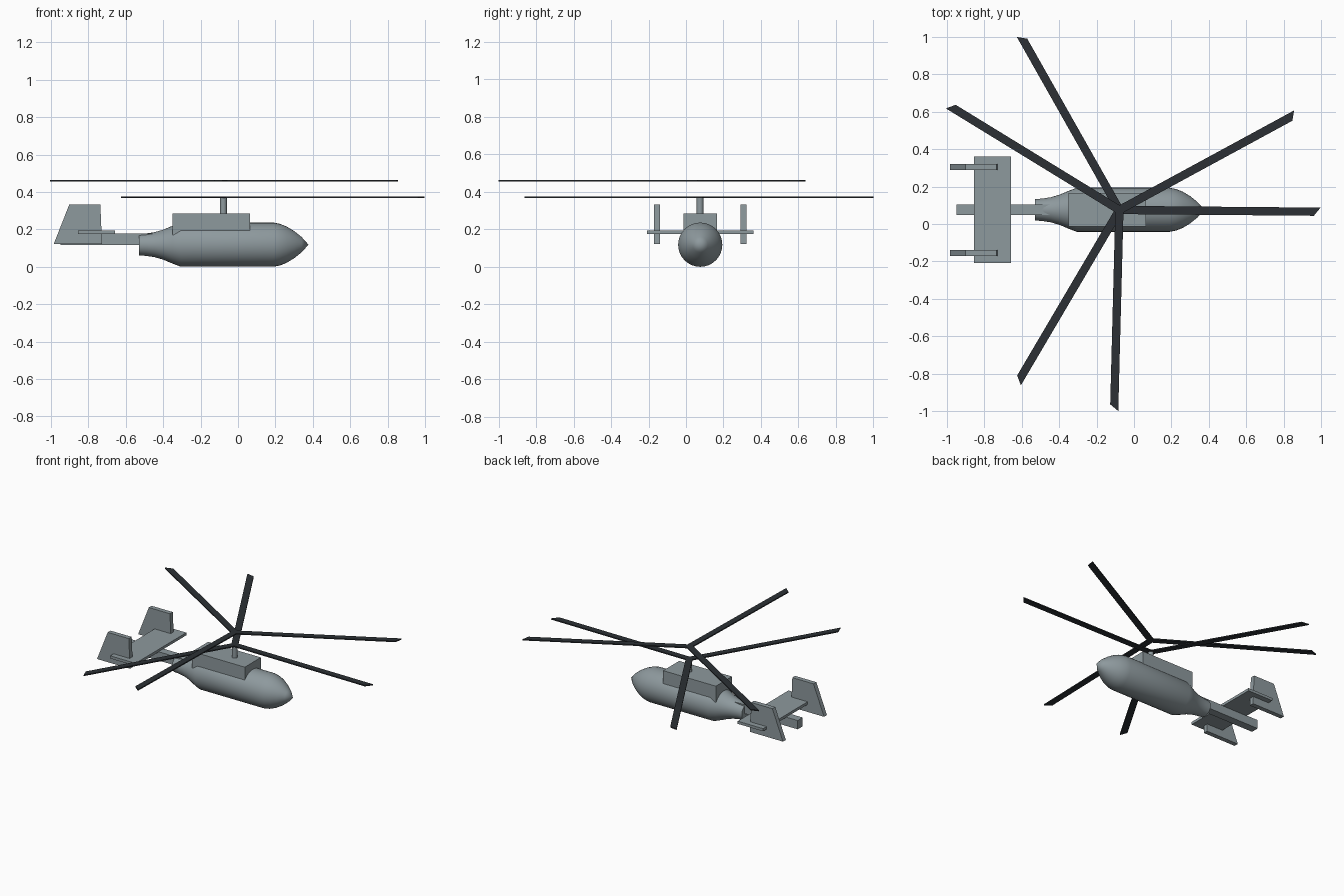
import bpy, bmesh, math
from mathutils import Matrix, Vector

if "Cube" in bpy.data.objects:
    bpy.data.objects.remove(bpy.data.objects["Cube"])

CY = 0.076             # model centreline
HUB = (-0.078, 0.075)  # rotor axis


def material(name, color):
    m = bpy.data.materials.new(name)
    m.diffuse_color = (*color, 1)
    m.use_nodes = True
    m.node_tree.nodes["Principled BSDF"].inputs["Base Color"].default_value = m.diffuse_color
    return m


GREY = material("hull_grey", (0.27, 0.32, 0.34))
DARK = material("blade_dark", (0.025, 0.03, 0.035))


def finish(name, bm, mat):
    bmesh.ops.recalc_face_normals(bm, faces=bm.faces)
    me = bpy.data.meshes.new(name)
    bm.to_mesh(me)
    bm.free()
    me.materials.append(mat)
    ob = bpy.data.objects.new(name, me)
    bpy.context.collection.objects.link(ob)
    return ob


def smooth(ob, angle):
    bpy.ops.object.select_all(action='DESELECT')
    ob.select_set(True)
    bpy.context.view_layer.objects.active = ob
    bpy.ops.object.shade_smooth_by_angle(angle=math.radians(angle))


def box(name, lo, hi):
    bm = bmesh.new()
    bmesh.ops.create_cube(bm, size=1)
    for v in bm.verts:
        v.co = Vector([a + (b - a) * (c + 0.5) for a, b, c in zip(lo, hi, v.co)])
    return finish(name, bm, GREY)


def extrude(name, points, offset, mat, matrix=Matrix()):
    bm = bmesh.new()
    face = bm.faces.new([bm.verts.new(p) for p in points])
    ext = bmesh.ops.extrude_face_region(bm, geom=[face], use_keep_orig=True)
    for v in [g for g in ext["geom"] if isinstance(g, bmesh.types.BMVert)]:
        v.co += Vector(offset)
    bm.transform(matrix)
    return finish(name, bm, mat)


# Fuselage: profile turned about the x axis
profile = [(-0.53, 0), (-0.53, 0.057), (-0.49, 0.06), (-0.445, 0.067), (-0.40, 0.08),
           (-0.35, 0.101), (-0.305, 0.118), (0.19, 0.118), (0.225, 0.111),
           (0.26, 0.097), (0.30, 0.073), (0.34, 0.041), (0.377, 0)]
bm = bmesh.new()
verts = [bm.verts.new((x, 0, r)) for x, r in profile]
edges = [bm.edges.new(pair) for pair in zip(verts, verts[1:])]
bmesh.ops.spin(bm, geom=verts + edges, cent=(0, 0, 0), axis=(1, 0, 0),
               angle=2 * math.pi, steps=32, use_merge=True)
bmesh.ops.remove_doubles(bm, verts=bm.verts, dist=1e-5)
bm.transform(Matrix.Translation((0, CY, 0.118)))
smooth(finish("fuselage", bm, GREY), 40)

# Engine housing, tail boom and tailplane
box("engine_housing", (-0.35, CY - 0.09, 0.17), (0.063, CY + 0.09, 0.285))
box("tail_boom", (-0.948, CY - 0.028, 0.116), (-0.42, CY + 0.028, 0.178))
box("tailplane", (-0.856, CY - 0.284, 0.175), (-0.657, CY + 0.284, 0.194))

# Twin swept fins
fin = [(-0.985, 0.122), (-0.902, 0.333), (-0.736, 0.333), (-0.727, 0.122)]
for side, name in ((-1, "fin_right"), (1, "fin_left")):
    y = CY + side * 0.23
    extrude(name, [(x, y - 0.016, z) for x, z in fin], (0, 0.032, 0), GREY)

# Rotor mast
bm = bmesh.new()
bmesh.ops.create_cone(bm, cap_ends=True, segments=16, radius1=0.018, radius2=0.018,
                      depth=0.12, matrix=Matrix.Translation((*HUB, 0.313)))
smooth(finish("rotor_mast", bm, GREY), 40)

# Two contra-rotating three-blade rotors with slanted tips
blade = [(0, -0.022, -0.004), (1.04, -0.022, -0.004), (1.075, 0.022, -0.004), (0, 0.022, -0.004)]
for level, z, start in (("lower", 0.371, -0.5), ("upper", 0.459, 28.5)):
    for i in range(3):
        turn = Matrix.Rotation(math.radians(start + 120 * i), 4, 'Z')
        extrude(f"{level}_blade_{i + 1}", blade, (0, 0, 0.008), DARK,
                Matrix.Translation((*HUB, z)) @ turn)
